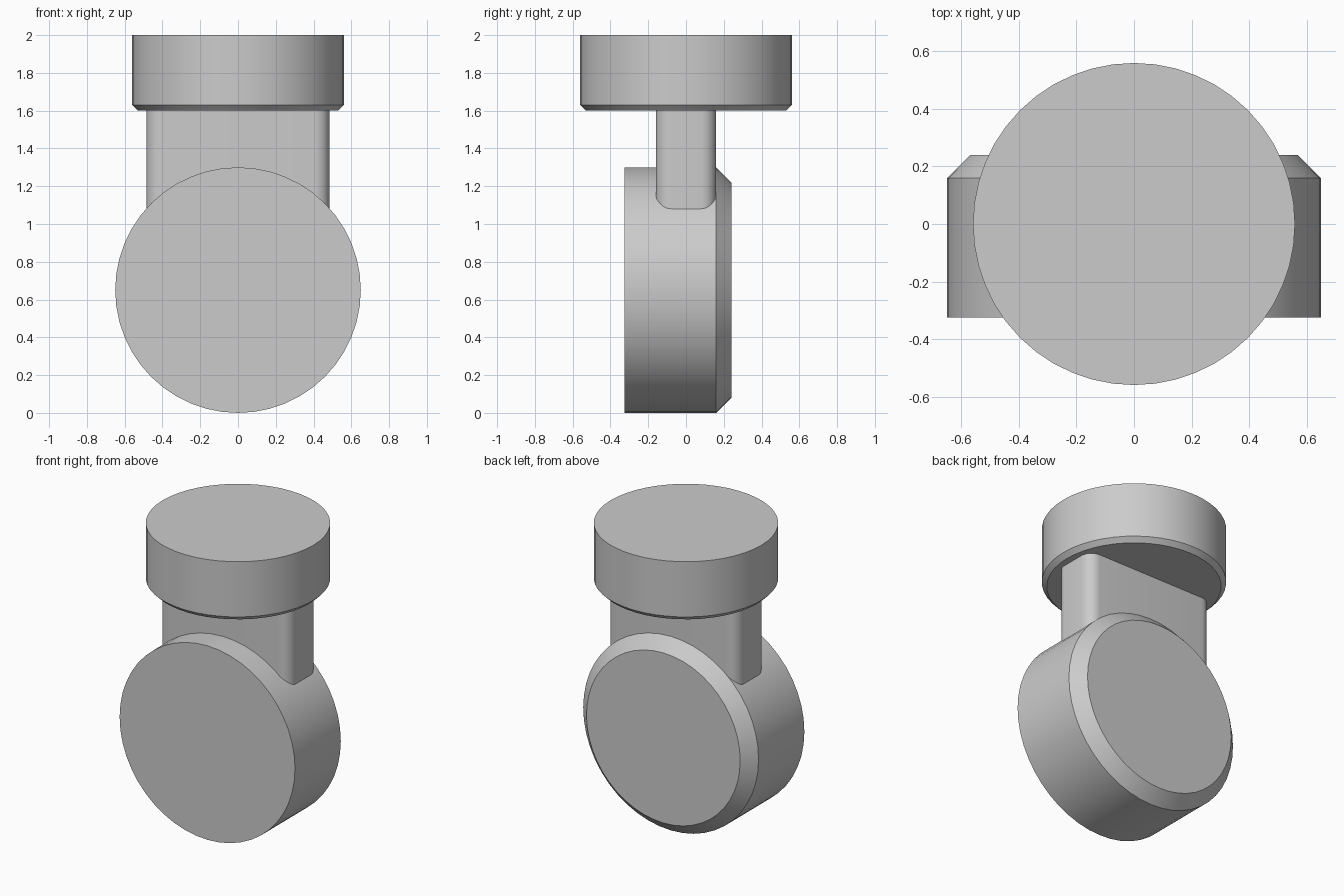
import bpy, bmesh, math
from mathutils import Matrix, Vector

SEGMENTS = 48

cube = bpy.data.objects.get("Cube")
if cube:
    bpy.data.objects.remove(cube, do_unlink=True)

grey = bpy.data.materials.new("plain grey")
grey.use_nodes = True
grey.diffuse_color = (0.6, 0.6, 0.6, 1)
grey.node_tree.nodes["Principled BSDF"].inputs["Base Color"].default_value = grey.diffuse_color


def finish(name, bm):
    """Turn a bmesh into a smooth-shaded object with sharp rims."""
    bmesh.ops.recalc_face_normals(bm, faces=bm.faces)
    mesh = bpy.data.meshes.new(name)
    bm.to_mesh(mesh)
    bm.free()
    mesh.materials.append(grey)
    obj = bpy.data.objects.new(name, mesh)
    bpy.context.collection.objects.link(obj)
    bpy.ops.object.select_all(action="DESELECT")
    obj.select_set(True)
    bpy.context.view_layer.objects.active = obj
    bpy.ops.object.shade_smooth_by_angle(angle=math.radians(30))
    return obj


def chamfered_disc(name, radius, depth, chamfer, matrix):
    """Cylinder along local z with its lower rim chamfered."""
    bm = bmesh.new()
    bmesh.ops.create_cone(bm, cap_ends=True, segments=SEGMENTS,
                          radius1=radius, radius2=radius, depth=depth)
    rim = [e for e in bm.edges if all(v.co.z < 0 for v in e.verts)]
    bmesh.ops.bevel(bm, geom=rim, offset=chamfer, segments=1, affect="EDGES")
    bmesh.ops.transform(bm, matrix=matrix, verts=bm.verts)
    return finish(name, bm)


# Wheel: axis along y, chamfer on the back rim
chamfered_disc("wheel", 0.65, 0.565, 0.08,
               Matrix.Translation((0, -0.0425, 0.65)) @ Matrix.Rotation(math.pi / 2, 4, "X"))

# Mounting cap: upright disc, small chamfer below
chamfered_disc("mounting_cap", 0.56, 0.4, 0.03, Matrix.Translation((0, 0, 1.8)))

# Neck: block with rounded upright edges, sunk into the wheel
bm = bmesh.new()
bmesh.ops.create_cube(bm, size=1)
bmesh.ops.scale(bm, vec=Vector((0.97, 0.32, 0.95)), verts=bm.verts)
bmesh.ops.translate(bm, vec=Vector((0, 0, 1.13)), verts=bm.verts)
uprights = [e for e in bm.edges if abs(e.verts[0].co.z - e.verts[1].co.z) > 0.5]
bmesh.ops.bevel(bm, geom=uprights, offset=0.08, segments=8, profile=0.5, affect="EDGES")
finish("neck", bm)
